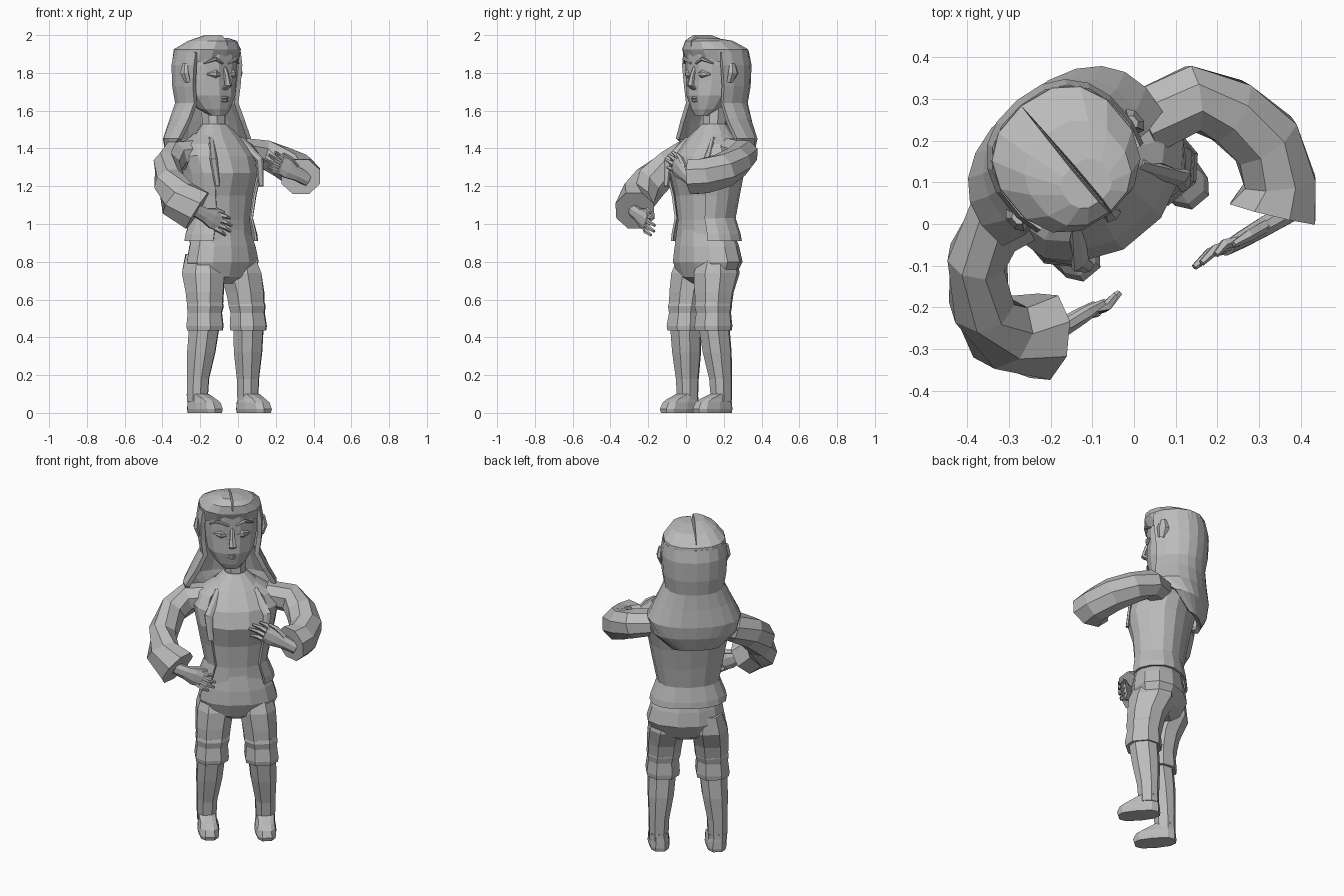
import bpy
import bmesh
from math import sin, cos, radians, copysign
from mathutils import Vector, Matrix

default_cube = bpy.data.objects.get("Cube")
if default_cube:
    bpy.data.objects.remove(default_cube, do_unlink=True)

clay = bpy.data.materials.new("clay grey")
clay.use_nodes = True
clay.diffuse_color = (0.5, 0.5, 0.5, 1)
clay.node_tree.nodes["Principled BSDF"].inputs["Base Color"].default_value = clay.diffuse_color

# The body stands turned toward its left
TURN = Matrix.Rotation(radians(40), 4, "Z")


def build(name, rings, closed=True, thick=0, turned=True):
    """Skin a list of point rings into one flat-shaded object."""
    bm = bmesh.new()
    rows = [[bm.verts.new(p) for p in ring] for ring in rings]
    count = len(rows[0])
    for low, high in zip(rows, rows[1:]):
        for i in range(count if closed else count - 1):
            j = (i + 1) % count
            bm.faces.new((low[i], low[j], high[j], high[i]))
    if closed:
        bm.faces.new(rows[0][::-1])
        bm.faces.new(rows[-1])
    bmesh.ops.recalc_face_normals(bm, faces=bm.faces)
    if turned:
        bm.transform(TURN)
    mesh = bpy.data.meshes.new(name)
    bm.to_mesh(mesh)
    bm.free()
    mesh.materials.append(clay)
    obj = bpy.data.objects.new(name, mesh)
    bpy.context.collection.objects.link(obj)
    if thick:
        shell = obj.modifiers.new("thickness", "SOLIDIFY")
        shell.thickness = thick
        shell.offset = 0


def loft(name, rows, n=10, power=0.85, gap=None, closed=True, thick=0, flip=1, dy=0):
    """Rows are height, half width, front y, back y, centre x, own front gap."""
    rings = []
    for row in rows:
        z, a, front, back = row[:4]
        cx = row[4] if len(row) > 4 else 0
        start = row[5] if len(row) > 5 else gap
        ring = []
        for i in range(n):
            if start is None:
                t = radians(360 * (i + 0.5) / n)
            else:
                end = 180 if closed else 360 - start
                t = radians(start + (end - start) * i / (n - 1))
            s, c = sin(t), cos(t)
            x = cx + a * copysign(abs(s) ** power, s)
            y = (front + back) / 2 - (back - front) / 2 * copysign(abs(c) ** power, c)
            ring.append((flip * x, y + dy, z))
        rings.append(ring)
    build(name, rings, closed, thick)


def tube(name, path, sizes, n=8, up=(0, 0, 1), turned=False):
    """Sweep oval rings along a path; sizes are half height and half width."""
    pts = [Vector(p) for p in path]
    rings = []
    for i, p in enumerate(pts):
        d = (pts[min(i + 1, len(pts) - 1)] - pts[max(i - 1, 0)]).normalized()
        u = Vector(up)
        u = (u - d * u.dot(d)).normalized()
        w = d.cross(u)
        h, b = sizes[i]
        angles = [radians(360 * (k + 0.5) / n) for k in range(n)]
        rings.append([p + u * h * sin(t) + w * b * cos(t) for t in angles])
    build(name, rings, turned=turned)


# Shirt, hips and neck
loft("torso", [(0.90, .19, .01, .265), (1.02, .155, .01, .255), (1.15, .175, 0, .27),
               (1.27, .185, -.035, .28), (1.36, .19, -.005, .30), (1.45, .145, .065, .28),
               (1.53, .06, .13, .26)], n=12)
loft("hips", [(.685, .1, .07, .2, .01), (.72, .185, .02, .25, .01), (.80, .22, -.01, .29, .012),
              (.88, .2, -.005, .28, .008), (.97, .165, .01, .26)], n=12, power=0.95)
loft("neck", [(1.45, .08, .12, .27), (1.53, .06, .135, .26), (1.65, .065, .14, .28)], n=8)

# Open jacket with a flared hem
loft("jacket", [(.91, .207, -.005, .285), (.945, .2, -.005, .282), (1.03, .167, 0, .265),
                (1.15, .19, -.01, .282), (1.27, .212, -.04, .305), (1.36, .23, -.01, .325),
                (1.42, .2, .04, .31), (1.475, .11, .1, .285)],
     n=13, gap=42, closed=False, thick=0.012)

for side, s, dy in (("left", 1, .01), ("right", -1, .045)):
    # Jacket lapel
    tube(side + "_lapel", [(s * .15, -.01, 1.2), (s * .16, .01, 1.34), (s * .1, .1, 1.45)],
         [(.01, .016), (.012, .026), (.01, .02)], n=6, up=(0, -1, 0), turned=True)

    # Trouser leg, turned-up cuff, shin and shoe
    loft(side + "_trouser_leg", [(.55, .093, -.025, .165, s * .13), (.64, .1, -.025, .185, s * .125),
                                 (.74, .107, -.02, .235, s * .113), (.84, .075, .02, .225, s * .11)],
         n=8, dy=dy)
    loft(side + "_trouser_cuff", [(.435, .093, -.032, .165, s * .135), (.46, .097, -.036, .168, s * .135),
                                  (.53, .09, -.024, .162, s * .133), (.565, .097, -.031, .17, s * .13),
                                  (.585, .092, -.025, .165, s * .13)], n=8, dy=dy)
    loft(side + "_shin", [(.06, .055, .045, .155, s * .16), (.18, .058, .035, .158, s * .158),
                          (.32, .074, .005, .16, s * .147), (.46, .08, -.015, .15, s * .138)], n=8, dy=dy)
    loft(side + "_shoe", [(0, .055, -.072, .16, s * .155), (.02, .06, -.077, .163, s * .155),
                          (.055, .056, -.06, .16, s * .155), (.075, .05, -.025, .157, s * .157),
                          (.10, .052, .04, .155, s * .16)], n=10, power=0.7, dy=dy)

# Head, tapering to the chin
HX = -.025
loft("head", [(1.575, .045, .10, .17, HX), (1.61, .085, .085, .25, HX), (1.68, .13, .07, .33, HX),
              (1.76, .145, .072, .36, HX), (1.84, .15, .07, .36, HX), (1.9, .145, .068, .36, HX),
              (1.94, .12, .08, .33, HX)], n=12, power=0.9)

# Facial features
tube("nose", [(HX, .085, 1.83), (HX, .065, 1.79), (HX, .05, 1.735), (HX, .078, 1.715)],
     [(.012, .012), (.012, .014), (.015, .024), (.008, .02)], n=6, up=(0, -1, 0), turned=True)
for lip, z, half in (("upper", 1.668, .04), ("lower", 1.653, .03)):
    tube(lip + "_lip", [(HX - half, .085, z), (HX, .074, z), (HX + half, .085, z)],
         [(.003, .005), (.009, .011), (.003, .005)], n=6, turned=True)
for side, s in (("left", 1), ("right", -1)):
    tube(side + "_eye", [(HX + s * .025, .08, 1.79), (HX + s * .06, .08, 1.795), (HX + s * .1, .105, 1.793)],
         [(.005, .006), (.022, .012), (.004, .006)], n=6, turned=True)
    tube(side + "_eyebrow", [(HX + s * .02, .073, 1.85), (HX + s * .07, .072, 1.875), (HX + s * .12, .11, 1.85)],
         [(.006, .008), (.011, .01), (.004, .006)], n=6, turned=True)
    tube(side + "_ear", [(HX + s * .17, .18, 1.75), (HX + s * .187, .19, 1.8), (HX + s * .18, .19, 1.85)],
         [(.02, .014), (.034, .017), (.018, .012)], n=6, up=(0, 1, 0), turned=True)

# Parted hair: two crown halves sloping backward and a long fall
for side, s in (("left", 1), ("right", -1)):
    c = s * HX
    loft(side + "_crown_hair", [(1.86, .174, .085, .395, c), (1.925, .17, .055, .39, c),
                                (1.97, .12, .06, .3, c + .003), (1.985 + .015 * (s < 0), .055, .095, .2, c + .006)],
         n=8, gap=0, flip=s)
loft("long_hair", [(1.91, .16, .06, .38, HX, 62), (1.84, .17, .05, .395, HX, 64),
                   (1.73, .165, .06, .39, HX, 66), (1.64, .152, .07, .375, HX, 66),
                   (1.55, .195, .06, .38, HX, 68), (1.45, .245, .04, .39, HX, 76),
                   (1.38, .235, .04, .38, HX, 105), (1.3, .17, .06, .35, HX, 140)],
     n=13, closed=False, thick=0.025)

# Puffed sleeves with bent elbows
tube("right_sleeve", [(-.22, .06, 1.38), (-.33, .0, 1.36), (-.375, -.08, 1.31), (-.365, -.19, 1.22),
                      (-.32, -.26, 1.135), (-.215, -.27, 1.07)],
     [(.07, .085), (.085, .085), (.09, .075), (.1, .08), (.115, .09), (.12, .11)])
tube("left_sleeve", [(.02, .24, 1.39), (.14, .3, 1.37), (.23, .27, 1.33), (.315, .2, 1.285),
                     (.35, .1, 1.255), (.332, .025, 1.25)],
     [(.07, .085), (.08, .085), (.085, .085), (.095, .09), (.1, .092), (.1, .113)])


def hand(side, wrist, tip):
    """Flat palm, four fingers fanned vertically, and a thumb."""
    wrist, tip = Vector(wrist), Vector(tip)
    d = tip - wrist
    up = Vector((0, 0, 1))
    up = (up - d * up.dot(d) / d.length_squared).normalized()
    palm_way = d.cross(up).normalized()
    tube(side + "_palm", [wrist - d * .15, wrist + d * .15, wrist + d * .4, wrist + d * .62],
         [(.035, .027), (.04, .025), (.055, .022), (.05, .017)], up=up)
    for k, reach in enumerate((.9, 1, .97, .85)):
        offset = up * (k - 1.5) * .026
        base = wrist + d * .55 + offset
        end = wrist + d * reach + offset * 1.2
        bend = (base + end) / 2 + palm_way * .012
        tube(side + "_finger_" + str(k + 1), [base, bend, end],
             [(.013, .013), (.013, .013), (.008, .008)], n=5, up=up)
    root = wrist + d * .2 + up * .03
    tube(side + "_thumb", [root, root + d * .25 + up * .025, root + d * .45 + up * .03],
         [(.015, .015), (.015, .015), (.008, .008)], n=5, up=up)


hand("right", (-.2, -.265, 1.06), (-.035, -.165, .975))
hand("left", (.34, .01, 1.25), (.15, -.1, 1.355))
